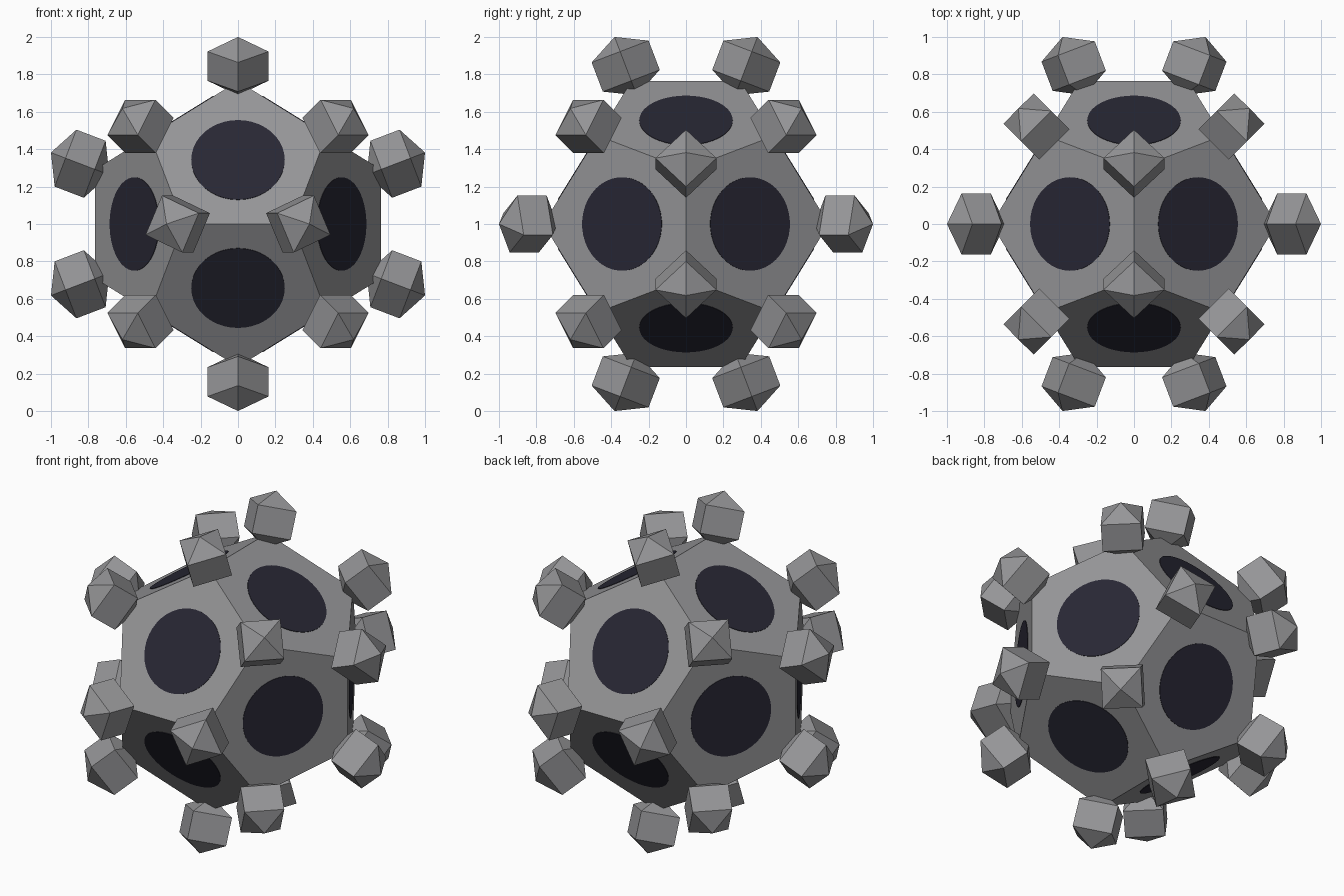
import bpy, bmesh, math
from mathutils import Vector

if "Cube" in bpy.data.objects:
    bpy.data.objects.remove(bpy.data.objects["Cube"])

PHI = (1 + math.sqrt(5)) / 2
A = 0.472                       # half side of the cube inscribed in the body
MID = Vector((0, 0, 1))         # centre of the model


def material(name, rgb):
    m = bpy.data.materials.new(name)
    m.diffuse_color = (*rgb, 1)
    m.use_nodes = True
    m.node_tree.nodes["Principled BSDF"].inputs["Base Color"].default_value = m.diffuse_color
    return m


def hull_mesh(name, points, mat):
    """Flat-faced convex solid around a set of points."""
    bm = bmesh.new()
    for p in points:
        bm.verts.new(p)
    bmesh.ops.convex_hull(bm, input=bm.verts[:])
    bmesh.ops.dissolve_limit(bm, angle_limit=math.radians(2),
                             verts=bm.verts[:], edges=bm.edges[:])
    bmesh.ops.recalc_face_normals(bm, faces=bm.faces[:])
    me = bpy.data.meshes.new(name)
    bm.to_mesh(me)
    bm.free()
    me.materials.append(mat)
    return me


def place(name, mesh, loc, direction=None):
    ob = bpy.data.objects.new(name, mesh)
    ob.location = loc
    if direction:
        ob.rotation_mode = 'QUATERNION'
        ob.rotation_quaternion = Vector((0, 0, 1)).rotation_difference(direction)
    bpy.context.collection.objects.link(ob)
    return ob


grey = material("grey metal", (0.30, 0.30, 0.31))
dark = material("dark opening", (0.021, 0.020, 0.034))

# Dodecahedron body, with an edge facing each axis
S = (-1, 1)
corners = [Vector((x, y, z)) * A for x in S for y in S for z in S]
for i in S:
    for j in S:
        p = (0, i / PHI, j * PHI)
        corners += [Vector((p[k % 3], p[(k + 1) % 3], p[(k + 2) % 3])) * A
                    for k in range(3)]
body = place("body", hull_mesh("body", corners, grey), MID)

# Dark round opening on each pentagon
bm = bmesh.new()
bmesh.ops.create_cone(bm, cap_ends=True, segments=40, radius1=0.25,
                      radius2=0.25, depth=0.006)
disc = bpy.data.meshes.new("opening")
bm.to_mesh(disc)
bm.free()
disc.materials.append(dark)
for n, f in enumerate(body.data.polygons):
    place(f"opening_{n + 1}", disc, MID + f.center, f.normal.copy())

# Four-sided faceted knob on each corner
R, H, POLE = 0.163, 0.0835, 0.167
pts = [(0, 0, s * POLE) for s in S]
pts += [(R * math.cos(k * math.pi / 2), R * math.sin(k * math.pi / 2), s * H)
        for k in range(4) for s in S]
knob = hull_mesh("knob", pts, grey)
for n, c in enumerate(corners):
    d = c.normalized()
    place(f"knob_{n + 1}", knob, MID + d * 0.9035, d)
